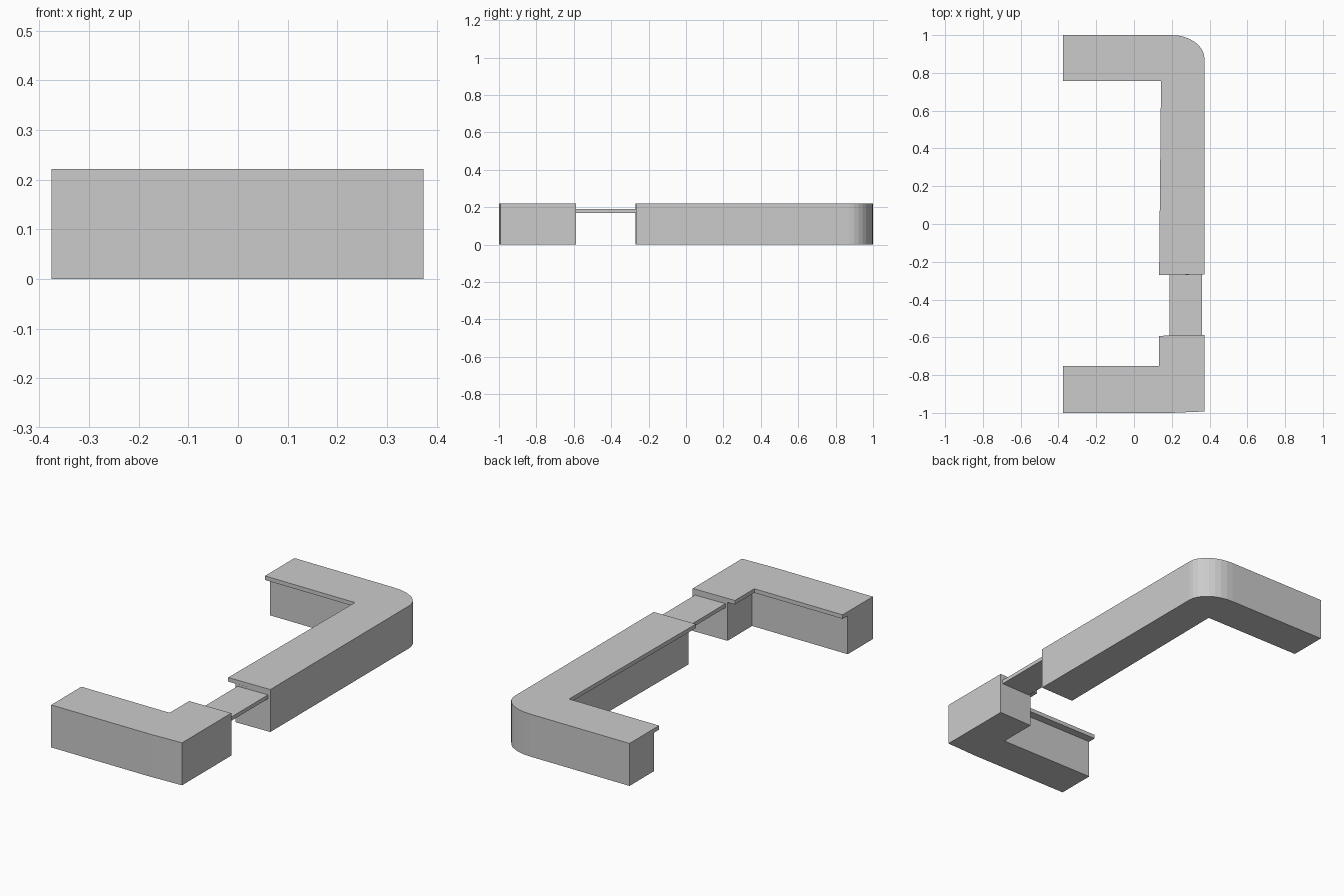
import bpy, bmesh, math

if "Cube" in bpy.data.objects:
    bpy.data.objects.remove(bpy.data.objects["Cube"])

SLAB_Z, TOP_Z, LIP = 0.2, 0.221, 0.042


def prism(name, outline, z0, z1):
    """Extrude a flat outline between two heights."""
    bm = bmesh.new()
    face = bm.faces.new([bm.verts.new((x, y, z0)) for x, y in outline])
    ext = bmesh.ops.extrude_face_region(bm, geom=[face], use_keep_orig=True)
    for v in ext["geom"]:
        if isinstance(v, bmesh.types.BMVert):
            v.co.z = z1
    bmesh.ops.recalc_face_normals(bm, faces=bm.faces)
    mesh = bpy.data.meshes.new(name)
    bm.to_mesh(mesh)
    bm.free()
    obj = bpy.data.objects.new(name, mesh)
    bpy.context.collection.objects.link(obj)
    return obj


def counter(name, outer, inner):
    """Base cabinet plus a worktop that overhangs on the inner side only.
    inner(lip) returns the inner edge of the outline, set back by lip."""
    prism(name + "_base", outer + inner(LIP), 0, SLAB_Z)
    prism(name + "_worktop", outer + inner(0), SLAB_Z, TOP_Z)


# Long counter with a rounded outer corner
arc = [(0.2 + 0.173 * math.cos(a), 0.875 + 0.125 * math.sin(a))
       for a in (math.radians(90 * i / 8) for i in range(9))]
counter("long_counter",
        [(0.373, -0.267)] + arc + [(-0.375, 1.0)],
        lambda d: [(-0.375, 0.757 + d), (0.143 + d, 0.757 + d), (0.133 + d, -0.271)])

# Short counter with a square outer corner
counter("short_counter",
        [(-0.375, -1.0), (0.2, -1.0), (0.31, -0.995), (0.373, -0.993), (0.373, -0.588)],
        lambda d: [(0.133 + d, -0.592), (0.133 + d, -0.752 - d), (-0.375, -0.752 - d)])

# Thin flap bridging the gap
prism("counter_flap", [(0.187, -0.593), (0.36, -0.593), (0.36, -0.266), (0.187, -0.266)],
      0.17, 0.19)
